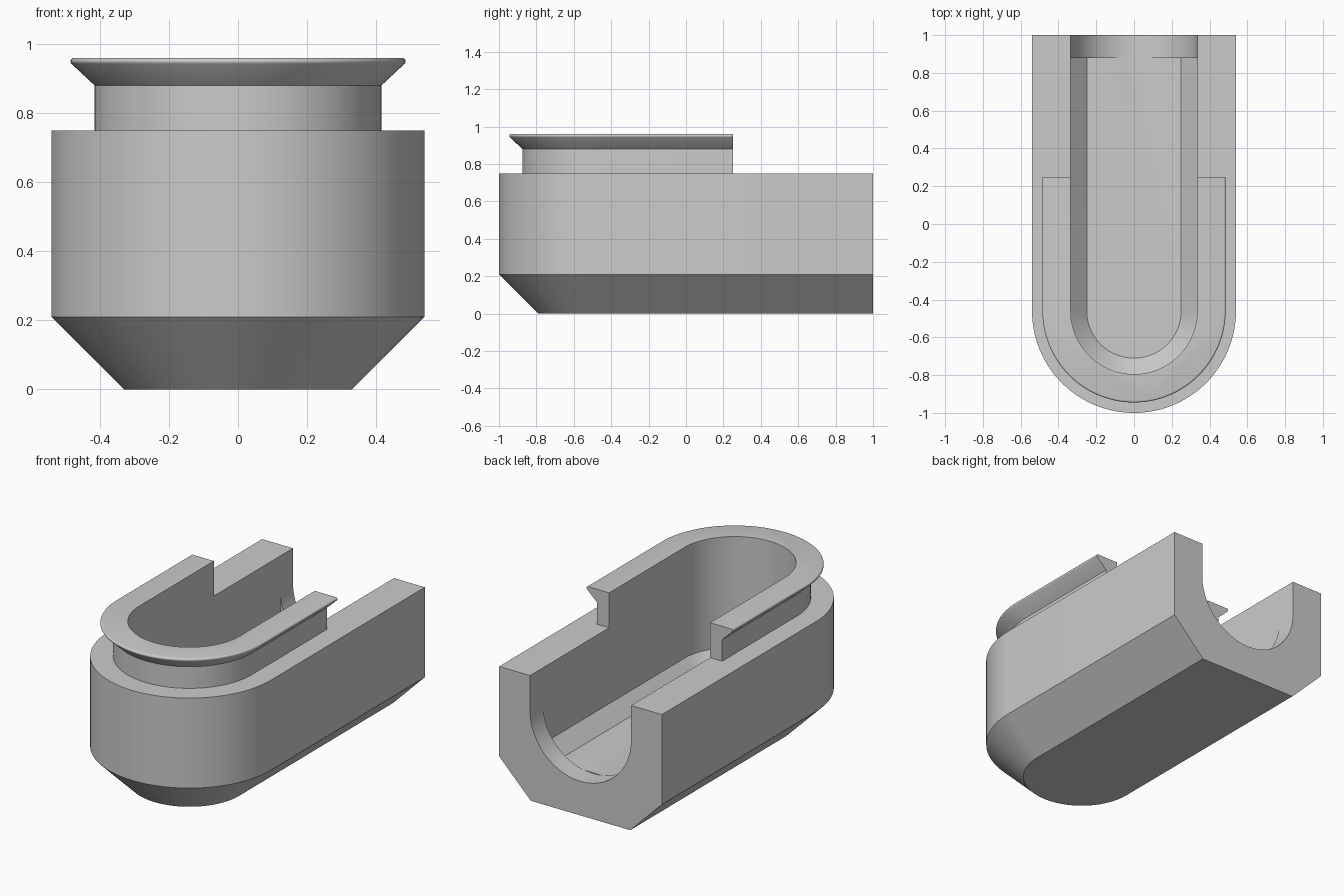
import bpy, bmesh, math

cube = bpy.data.objects.get("Cube")
if cube:
    bpy.data.objects.remove(cube)

ARC_Y = -0.46      # centre of the rounded front end
HOLE = 0.335       # half width of the cavity
SEGMENTS = 64

grey = bpy.data.materials.new("light grey")
grey.use_nodes = True
grey.diffuse_color = (0.6, 0.6, 0.6, 1)
grey.node_tree.nodes["Principled BSDF"].inputs["Base Color"].default_value = (0.6, 0.6, 0.6, 1)


def u_outline(r, back):
    """U shape, open end squared off at y = back."""
    arc = [(r * math.cos(a), ARC_Y - r * math.sin(a))
           for a in (math.pi * i / SEGMENTS for i in range(SEGMENTS + 1))]
    return [(r, back)] + arc + [(-r, back)]


def loft(name, rings):
    """Solid skinned through matching rings of 3D points, capped at both ends."""
    bm = bmesh.new()
    loops = [[bm.verts.new(p) for p in ring] for ring in rings]
    for a, b in zip(loops, loops[1:]):
        for i in range(len(a)):
            j = (i + 1) % len(a)
            bm.faces.new((a[i], a[j], b[j], b[i]))
    bm.faces.new(loops[0])
    bm.faces.new(loops[-1])
    bmesh.ops.recalc_face_normals(bm, faces=bm.faces)
    mesh = bpy.data.meshes.new(name)
    bm.to_mesh(mesh)
    bm.free()
    mesh.materials.append(grey)
    obj = bpy.data.objects.new(name, mesh)
    bpy.context.collection.objects.link(obj)
    return obj


def u_solid(name, profile, back):
    return loft(name, [[(x, y, z) for x, y in u_outline(r, back)] for r, z in profile])


def combine(target, tool, operation):
    mod = target.modifiers.new(tool.name, 'BOOLEAN')
    mod.operation = operation
    mod.solver = 'EXACT'
    mod.object = tool
    bpy.context.view_layer.objects.active = target
    bpy.ops.object.modifier_apply(modifier=mod.name)
    bpy.data.objects.remove(tool)


# Outer body with a chamfered base
body = u_solid("body", [(0.33, 0), (0.54, 0.21), (0.54, 0.75)], 1.0)

# Neck and flared lip with a softly rounded edge
lip = [(0.475 + 0.01 * math.cos(a), 0.95 + 0.01 * math.sin(a))
       for a in (math.radians(d) for d in range(-45, 91, 27))]
rim = u_solid("rim", [(0.415, 0.7), (0.415, 0.88)] + lip, 0.25)
combine(body, rim, 'UNION')

# Cavity with a chamfered floor
cavity = u_solid("cavity_cutter", [(0.25, 0.21), (HOLE, 0.295), (HOLE, 1.1)], 0.88)
combine(body, cavity, 'DIFFERENCE')

# Round-bottomed opening through the back wall
slot = [(HOLE, 1.1)] + [(HOLE * math.cos(a), 0.54 - HOLE * math.sin(a))
                        for a in (math.pi * i / SEGMENTS for i in range(SEGMENTS + 1))] + [(-HOLE, 1.1)]
notch = loft("notch_cutter", [[(x, y, z) for x, z in slot] for y in (0.879, 1.1)])
combine(body, notch, 'DIFFERENCE')

# Smooth the curves, keep the edges sharp
body.name = "channel_body"
bpy.ops.object.select_all(action='DESELECT')
body.select_set(True)
bpy.context.view_layer.objects.active = body
bpy.ops.object.shade_smooth_by_angle(angle=math.radians(30))
